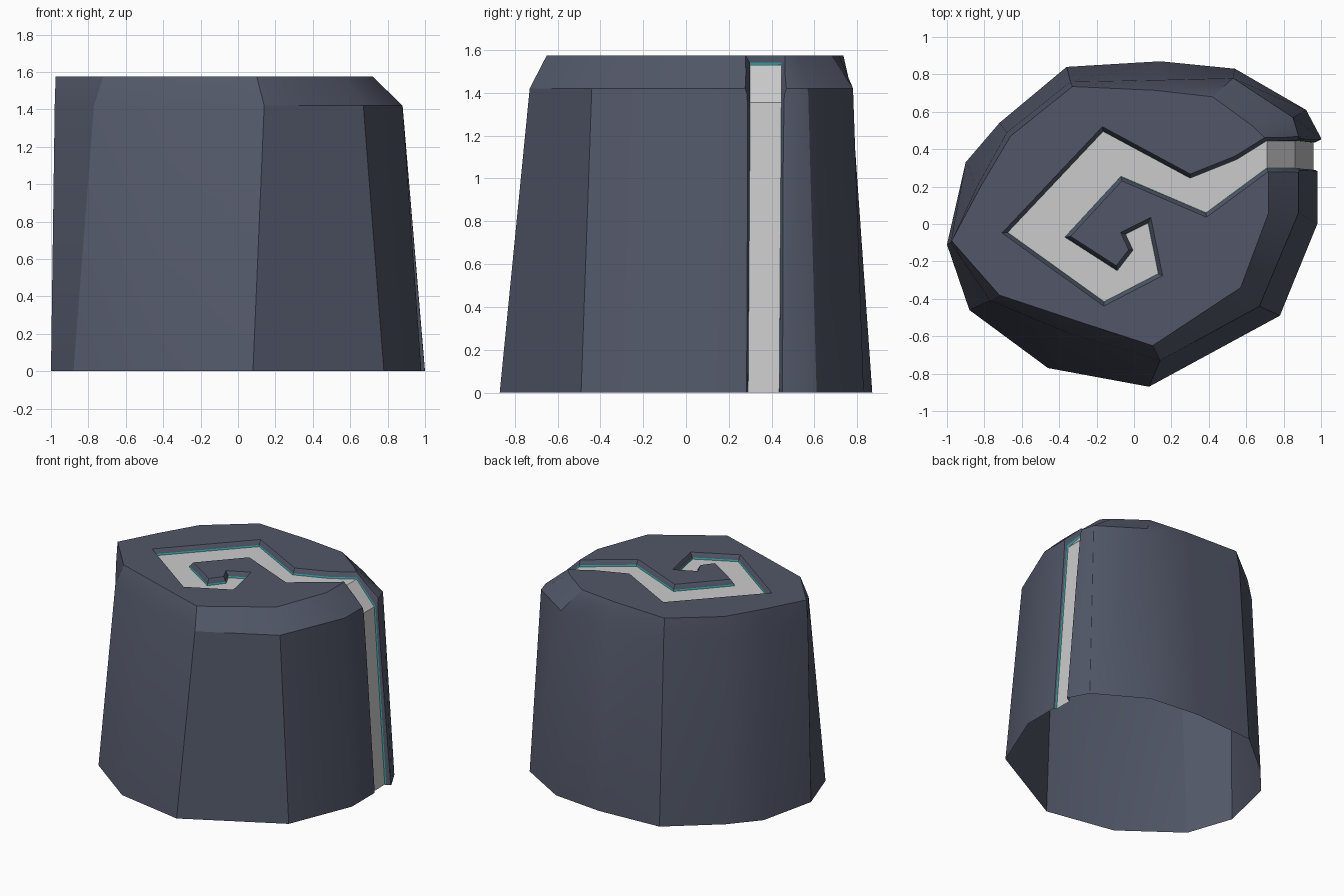
import bpy, bmesh, math
from mathutils import Vector

if "Cube" in bpy.data.objects:
    bpy.data.objects.remove(bpy.data.objects["Cube"])

def material(name, rgb):
    m = bpy.data.materials.new(name)
    m.diffuse_color = (*rgb, 1)
    m.use_nodes = True
    m.node_tree.nodes["Principled BSDF"].inputs["Base Color"].default_value = m.diffuse_color
    return m

MATS = [material("slate_stone", (0.085, 0.097, 0.14)),
        material("pale_inlay", (0.6, 0.6, 0.6)),
        material("teal_edge", (0.03, 0.4, 0.4))]

def make_object(name, bm):
    bmesh.ops.recalc_face_normals(bm, faces=bm.faces[:])
    me = bpy.data.meshes.new(name)
    bm.to_mesh(me)
    bm.free()
    ob = bpy.data.objects.new(name, me)
    bpy.context.collection.objects.link(ob)
    for m in MATS:
        me.materials.append(m)
    return ob

# Rock columns: base outline, shoulder outline, top outline
base = [(.98, 0), (.98, .28), (1, .46), (.92, .61), (.54, .83), (.14, .87), (-.36, .84),
        (-.72, .54), (-.9, .33), (-1, -.11), (-.88, -.46), (-.46, -.77), (.08, -.87), (.78, -.49)]
shoulder = [(.88, .06), (.88, .28), (.88, .47), (.85, .57), (.53, .78), (.13, .77), (-.34, .76),
            (-.68, .49), (-.84, .2), (-.98, -.1), (-.77, -.41), (-.36, -.58), (.14, -.73), (.67, -.44)]
top = [(.72, .06), (.72, .28), (.70, .46), (.64, .52), (.42, .68), (.11, .715), (-.33, .735),
       (-.66, .47), (-.82, .2), (-.975, -.09), (-.72, -.38), (-.3, -.52), (.1, -.65), (.57, -.34)]

bm = bmesh.new()
rings = [[bm.verts.new((x, y, z)) for x, y in ring]
         for ring, z in ((base, 0), (shoulder, 1.42), (top, 1.575))]
n = len(base)
for lo, hi in zip(rings, rings[1:]):
    for i in range(n):
        j = (i + 1) % n
        bm.faces.new((lo[i], lo[j], hi[j], hi[i]))
bm.faces.new(rings[0][::-1])
bm.faces.new(rings[-1])
rock = make_object("carved_rock", bm)

# Channel floor outline: two ends run over the edge and down the side
spiral = [(.71, .445), (.55, .345), (.30, .245), (-.165, .495), (-.675, -.045), (-.16, -.415),
          (.13, -.265), (.075, .005), (-.045, -.055), (-.005, -.14), (-.09, -.25), (-.37, -.07),
          (-.07, .255), (.385, .06), (.71, .30)]
outline = [(.98, .435), (.87, .445)] + spiral + [(.87, .30), (.98, .29)]

def offset(pts, d):
    # mitred outward offset of a counter-clockwise outline
    out = []
    for i, p in enumerate(pts):
        a, b, c = Vector(pts[i - 1]), Vector(p), Vector(pts[(i + 1) % len(pts)])
        u, v = (b - a).normalized(), (c - b).normalized()
        n1, n2 = Vector((u.y, -u.x)), Vector((v.y, -v.x))
        out.append(b + (n1 + n2) * (d / (1 + n1.dot(n2))))
    return out

def level(h, side):
    pts = offset(outline, side)
    last = len(pts) - 1
    res = []
    for i, p in enumerate(pts):
        if i in (0, last):
            res.append((.963 + h, p.y, -.05))
        elif i in (1, last - 1):
            res.append((.862 + .6 * h, p.y, 1.355 + h))
        else:
            res.append((p.x, p.y, 1.53 + h))
    return res

bm = bmesh.new()
loops = [[bm.verts.new(co) for co in level(h, s)] for h, s in ((0, 0), (.012, .002), (.08, .04))]
for lp, mat in ((loops[0], 1), (loops[-1], 0)):
    for f in (lp[2:-2], (lp[2], lp[-3], lp[-2], lp[1]), (lp[1], lp[-2], lp[-1], lp[0])):
        bm.faces.new(f).material_index = mat
for (lo, hi), mat in zip(zip(loops, loops[1:]), (2, 0)):
    for i in range(len(lo)):
        j = (i + 1) % len(lo)
        bm.faces.new((lo[i], lo[j], hi[j], hi[i])).material_index = mat
bmesh.ops.triangulate(bm, faces=bm.faces[:])
cutter = make_object("channel_cutter", bm)
cutter.hide_render = True

# Carve the channel into the rock
mod = rock.modifiers.new("carve", 'BOOLEAN')
mod.operation = 'DIFFERENCE'
mod.solver = 'EXACT'
mod.object = cutter
bpy.context.view_layer.objects.active = rock
rock.select_set(True)
cutter.select_set(False)
bpy.ops.object.modifier_apply(modifier=mod.name)
bpy.data.objects.remove(cutter)

# Open underside
bm = bmesh.new()
bm.from_mesh(rock.data)
under = [f for f in bm.faces if all(v.co.z < .001 for v in f.verts)]
bmesh.ops.delete(bm, geom=under, context='FACES')
bm.to_mesh(rock.data)
bm.free()
bpy.ops.object.shade_smooth_by_angle(angle=math.radians(30))
